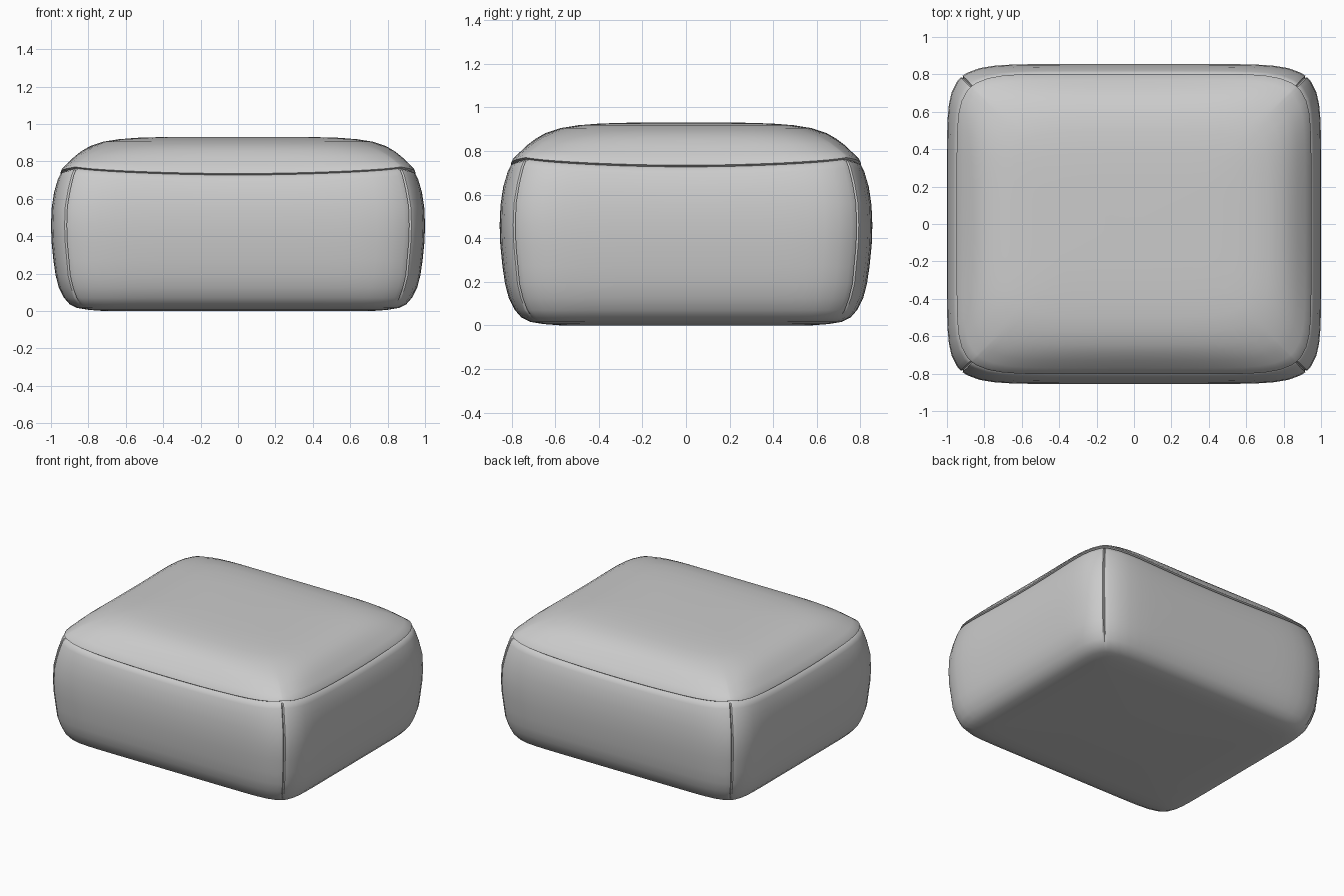
import bpy, bmesh

if "Cube" in bpy.data.objects:
    bpy.data.objects.remove(bpy.data.objects["Cube"])

HX, HY = 1.0, 0.855        # half width and half depth at the widest level
SEAM_LIFT = 0.035          # the seam rises towards the corners

# Sample positions along one side, tight near the corner for the stitched seam
N = 20
side = [-1.0, -0.988, -0.97] + [-0.94 + 1.88 * i / N for i in range(N + 1)] + [0.97, 0.988]


def square_loop():
    pts = []
    for k in range(4):
        for s in side:
            u, v = s, -1.0
            for _ in range(k):
                u, v = -v, u
            pts.append((u, v))
    return pts


LOOP = square_loop()


def ring(inset, z, n, lift, groove=0.0):
    """Soft-cornered rectangle, with an optional dent on the corner seams."""
    out = []
    for u, v in LOOP:
        k = (abs(u) ** n + abs(v) ** n) ** (-1.0 / n)
        m = min(abs(u), abs(v))
        g = groove if m > 0.995 else 0.0
        out.append(((HX - inset) * u * k * (1 - g),
                    (HY - inset) * v * k * (1 - g),
                    z + lift * SEAM_LIFT * m * m))
    return out


def loft(name, rings, flip=False):
    """Skin a stack of rings and close the last one."""
    bm = bmesh.new()
    rows = [[bm.verts.new(p) for p in r] for r in rings]
    count = len(LOOP)
    for a, b in zip(rows, rows[1:]):
        for i in range(count):
            j = (i + 1) % count
            bm.faces.new((a[i], a[j], b[j], b[i]))
    last = rows[-1]
    centre = bm.verts.new((0, 0, sum(v.co.z for v in last) / count))
    for i in range(count):
        bm.faces.new((last[i], last[(i + 1) % count], centre))
    if flip:
        bmesh.ops.reverse_faces(bm, faces=bm.faces[:])
    mesh = bpy.data.meshes.new(name)
    bm.to_mesh(mesh)
    bm.free()
    obj = bpy.data.objects.new(name, mesh)
    bpy.context.collection.objects.link(obj)
    bpy.ops.object.select_all(action='DESELECT')
    obj.select_set(True)
    bpy.context.view_layer.objects.active = obj
    bpy.ops.object.shade_smooth_by_angle(angle=0.7)
    return obj


# Padded top panel: inset, height, corner sharpness, share of seam lift
top = [(0.064, 0.727, 8, 1), (0.052, 0.735, 8, 1), (0.058, 0.749, 8, 0.95),
       (0.085, 0.780, 7.5, 0.75), (0.125, 0.822, 7, 0.45), (0.165, 0.855, 6.5, 0.2),
       (0.21, 0.882, 6, 0), (0.28, 0.905, 6, 0), (0.36, 0.918, 6, 0),
       (0.46, 0.926, 6, 0), (0.60, 0.930, 6, 0)]
loft("top_panel", [ring(*r) for r in top])

# Bulging side panels and flat underside, with stitched corner seams
body = [(0.064, 0.727, 8, 1), (0.048, 0.719, 8, 1), (0.036, 0.695, 8, 0.9),
        (0.016, 0.63, 8, 0.6), (0.004, 0.55, 8.5, 0.3), (0.0, 0.46, 8.5, 0),
        (0.003, 0.37, 8.5, 0), (0.013, 0.27, 8.5, 0), (0.025, 0.19, 9, 0),
        (0.042, 0.125, 9, 0), (0.070, 0.070, 10, 0), (0.10, 0.036, 11, 0),
        (0.14, 0.016, 12, 0), (0.20, 0.006, 12, 0), (0.28, 0.0, 12, 0)]
loft("side_and_base_cover",
     [ring(*r, groove=0.008 if r[1] > 0.05 else 0.0) for r in body], flip=True)
